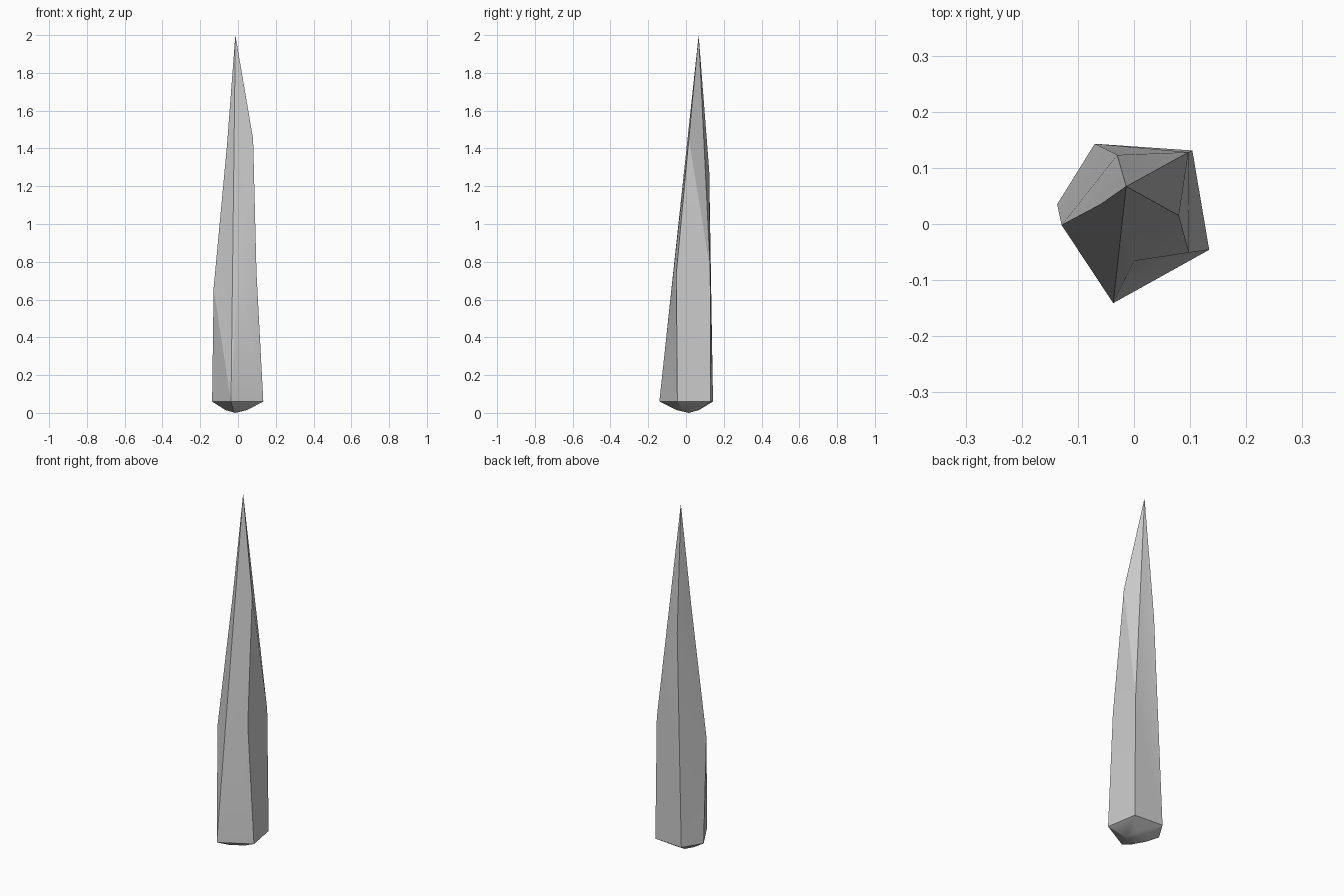
import bpy, bmesh, math
from mathutils import Vector

cube = bpy.data.objects.get("Cube")
if cube:
    bpy.data.objects.remove(cube, do_unlink=True)

# Stone material
stone = bpy.data.materials.new("pale_grey_stone")
stone.use_nodes = True
colour = (0.6, 0.6, 0.6, 1)
stone.diffuse_color = colour
stone.node_tree.nodes["Principled BSDF"].inputs["Base Color"].default_value = colour

# Corners of the shard: base rim, shoulders, and tip
points = {
    "left_rim": (-0.137, 0.035, 0.06),
    "back_rim": (-0.07, 0.143, 0.06),
    "corner_rim": (0.104, 0.131, 0.06),
    "right_rim": (0.134, -0.046, 0.06),
    "front_rim": (-0.037, -0.141, 0.06),
    "left_low": (-0.129, -0.002, 0.66),
    "left_high": (-0.058, 0.036, 1.42),
    "back_high": (-0.03, 0.123, 1.28),
    "corner_low": (0.097, 0.128, 0.76),
    "right_low": (0.098, -0.051, 0.74),
    "right_high": (0.08, 0.015, 1.45),
    "front_low": (0.0, -0.066, 0.75),
    "tip": (-0.014, 0.067, 2.0),
}
facets = [
    "left_rim back_rim left_low",
    "left_low back_rim back_high left_high",
    "left_high back_high tip",
    "back_rim corner_rim corner_low back_high",
    "back_high corner_low tip",
    "corner_low right_high tip",
    "corner_rim right_rim right_low corner_low",
    "corner_low right_low right_high",
    "right_rim front_rim front_low right_low",
    "front_low tip right_high right_low",
    "front_rim tip front_low",
    "front_rim left_rim left_low",
    "front_rim left_low left_high",
    "front_rim left_high tip",
]

bm = bmesh.new()
verts = {name: bm.verts.new(co) for name, co in points.items()}
for facet in facets:
    bm.faces.new([verts[name] for name in facet.split()])

# Faceted underside: a small ring tapering to a blunt point
rim = [v for name, v in verts.items() if name.endswith("_rim")]
centre = Vector((-0.015, 0.015, 0))
ring = []
for v in rim:
    co = centre.lerp(v.co, 0.42)
    co.z = 0.015
    ring.append(bm.verts.new(co))
bottom = bm.verts.new(centre)
for i in range(len(rim)):
    j = (i + 1) % len(rim)
    bm.faces.new((rim[i], ring[i], ring[j], rim[j]))
    bm.faces.new((ring[i], bottom, ring[j]))

bmesh.ops.recalc_face_normals(bm, faces=bm.faces)
mesh = bpy.data.meshes.new("crystal_shard")
bm.to_mesh(mesh)
bm.free()
mesh.materials.append(stone)
shard = bpy.data.objects.new("crystal_shard", mesh)
bpy.context.collection.objects.link(shard)

# Soften the shallow creases, keep the ridges crisp
bpy.ops.object.select_all(action="DESELECT")
shard.select_set(True)
bpy.context.view_layer.objects.active = shard
bpy.ops.object.shade_smooth_by_angle(angle=math.radians(20))
